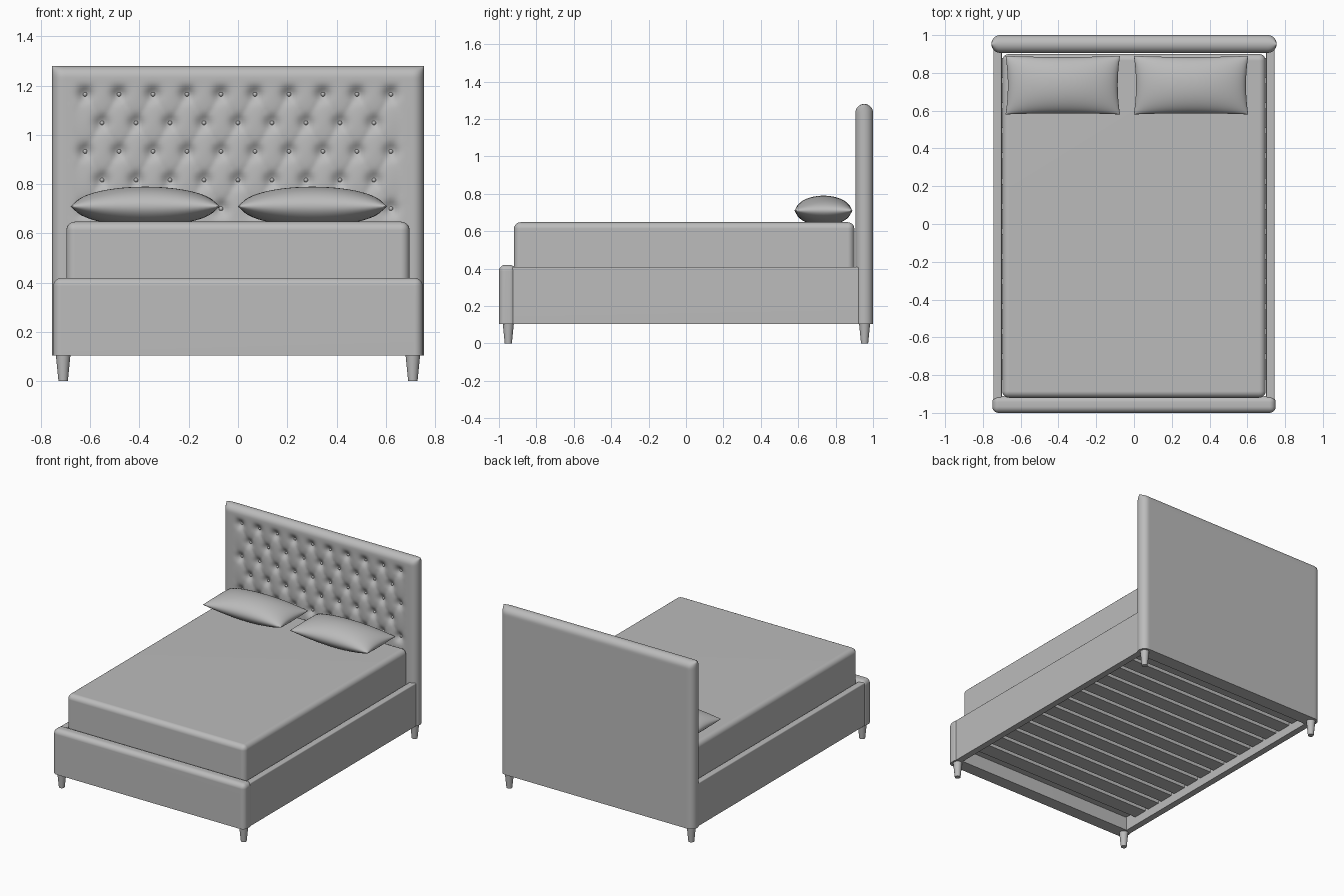
import bpy, bmesh, math

if "Cube" in bpy.data.objects:
    bpy.data.objects.remove(bpy.data.objects["Cube"])

grey = bpy.data.materials.new("grey_fabric")
grey.diffuse_color = (0.5, 0.5, 0.5, 1)
grey.use_nodes = True
grey.node_tree.nodes["Principled BSDF"].inputs["Base Color"].default_value = grey.diffuse_color


def finish(name, bm, angle=40):
    """Turn a bmesh into a named, smooth-shaded object."""
    bmesh.ops.recalc_face_normals(bm, faces=bm.faces)
    mesh = bpy.data.meshes.new(name)
    bm.to_mesh(mesh)
    bm.free()
    mesh.materials.append(grey)
    mesh.shade_smooth()
    mesh.set_sharp_from_angle(angle=math.radians(angle))
    ob = bpy.data.objects.new(name, mesh)
    bpy.context.collection.objects.link(ob)
    return ob


def box(name, lo, hi, bevel=0.0, segments=5):
    """Box between two corners; all edges except the bottom ones are rounded."""
    bm = bmesh.new()
    bmesh.ops.create_cube(bm, size=1)
    for v in bm.verts:
        v.co = [lo[i] + (v.co[i] + 0.5) * (hi[i] - lo[i]) for i in range(3)]
    if bevel:
        mid = (lo[2] + hi[2]) / 2
        edges = [e for e in bm.edges if any(v.co.z > mid for v in e.verts)]
        bmesh.ops.bevel(bm, geom=edges, offset=bevel, segments=segments,
                        profile=0.5, affect='EDGES', clamp_overlap=True)
    ob = finish(name, bm)
    if bevel:
        mod = ob.modifiers.new("even_normals", 'WEIGHTED_NORMAL')
        mod.keep_sharp = True
    return ob


# Tufted headboard: buttons in five staggered rows
W, Z0, Z1, YC, HALF, R = 0.755, 0.105, 1.28, 0.953, 0.047, 0.045
SX, SZ, ZT = 0.138, 0.116, 1.165
buttons = []
for row in range(5):
    n = 10 - row % 2
    buttons += [((i - (n - 1) / 2) * SX, ZT - row * SZ) for i in range(n)]


def spaced(a, b, round_a, round_b, step=0.0115):
    """Even positions from a to b, finer where an end is rounded."""
    arc = [R * (1 - math.cos(k * math.pi / 14)) for k in range(7)]
    s, e = (a + R if round_a else a), (b - R if round_b else b)
    n = int((e - s) / step)
    mid = [s + (e - s) * k / n for k in range(n + 1)]
    return ([a + t for t in arc] if round_a else []) + mid + \
           ([b - t for t in reversed(arc)] if round_b else [])


def roundness(d):
    t = 1 - min(max(d, 0) / R, 1)
    return math.sqrt(max(0, 1 - t * t))


def tuft(x, z):
    """Depth of the upholstery pleats and button dimples."""
    depth = sum(0.022 * math.exp(-((x - bx) ** 2 + (z - bz) ** 2) / 0.0008)
                for bx, bz in buttons if abs(x - bx) < 0.1 and abs(z - bz) < 0.1)
    out = max(abs(x) - 0.62, z - ZT, ZT - 4 * SZ - z, 0)
    mask = max(0, 1 - out / 0.05)
    u, w = (x - SX / 2) / SX, (z - ZT) / (2 * SZ)
    puff = abs(math.sin(math.pi * (u + w)) * math.sin(math.pi * (u - w))) ** 0.5
    return depth + 0.009 * mask * (1 - puff)


bm = bmesh.new()
xs, zs = spaced(-W, W, True, True), spaced(Z0, Z1, False, True)
sheets = []
for side in (-1, 1):
    grid = []
    for z in zs:
        line = []
        for x in xs:
            y = YC + side * HALF * roundness(W - abs(x)) * roundness(Z1 - z)
            if side < 0:
                y += tuft(x, z)
            line.append(bm.verts.new((x, y, z)))
        grid.append(line)
    for j in range(len(zs) - 1):
        for i in range(len(xs) - 1):
            bm.faces.new((grid[j][i], grid[j][i + 1], grid[j + 1][i + 1], grid[j + 1][i]))
    sheets.append(grid)
for i in range(len(xs) - 1):
    f, b = sheets[0][0], sheets[1][0]
    bm.faces.new((f[i], f[i + 1], b[i + 1], b[i]))
bmesh.ops.remove_doubles(bm, verts=bm.verts, dist=0.0002)
finish("headboard", bm, 60)

# Small round buttons sitting in the dimples
bm = bmesh.new()
for bx, bz in buttons:
    made = bmesh.ops.create_uvsphere(bm, u_segments=10, v_segments=6, radius=0.009)
    for v in made["verts"]:
        v.co.x, v.co.y, v.co.z = v.co.x + bx, v.co.y + YC - HALF + 0.028, v.co.z + bz
finish("headboard_buttons", bm)

# Footboard, side rails and mattress
box("footboard", (-0.75, -1.0, 0.105), (0.75, -0.91, 0.42), 0.033)
for name, s in (("left_rail", -1), ("right_rail", 1)):
    x0, x1 = sorted((s * 0.70, s * 0.745))
    box(name, (x0, -0.93, 0.105), (x1, 0.93, 0.408), 0.008, 3)
box("mattress", (-0.697, -0.92, 0.2), (0.697, 0.9, 0.648), 0.035)

# Slats under the mattress, running across the bed
for k in range(13):
    y = -0.77 + k * 0.133
    box("slat_%d" % (k + 1), (-0.70, y - 0.052, 0.165), (0.70, y + 0.052, 0.19))

# Tapered round legs
for x in (-0.71, 0.71):
    for y in (-0.95, 0.955):
        bm = bmesh.new()
        bmesh.ops.create_cone(bm, cap_ends=True, segments=24, radius1=0.019,
                              radius2=0.03, depth=0.11)
        bmesh.ops.translate(bm, verts=bm.verts, vec=(x, y, 0.055))
        finish("%s_%s_leg" % ("front" if y < 0 else "back",
                              "left" if x < 0 else "right"), bm)


# Pillows: pinched edges, pulled-out corners, flattened underneath
def pillow(name, cx, cy, hx, hy, seam, thick, n=28):
    bm = bmesh.new()
    for side in (-1, 1):
        grid = []
        for j in range(n + 1):
            v = -math.cos(math.pi * j / n)
            line = []
            for i in range(n + 1):
                u = -math.cos(math.pi * i / n)
                t = max(0, (1 - u * u) * (1 - v * v)) ** 0.5
                x = cx + hx * u * (1 - 0.04 * (1 - v * v))
                y = cy + hy * v * (1 - 0.04 * (1 - u * u))
                z = max(0.645, seam + side * thick * t)
                line.append(bm.verts.new((x, y, z)))
            grid.append(line)
        for j in range(n):
            for i in range(n):
                bm.faces.new((grid[j][i], grid[j][i + 1],
                              grid[j + 1][i + 1], grid[j + 1][i]))
    bmesh.ops.remove_doubles(bm, verts=bm.verts, dist=0.0002)
    finish(name, bm, 70)


pillow("left_pillow", -0.377, 0.735, 0.303, 0.155, 0.71, 0.08)
pillow("right_pillow", 0.302, 0.735, 0.303, 0.155, 0.71, 0.08)
